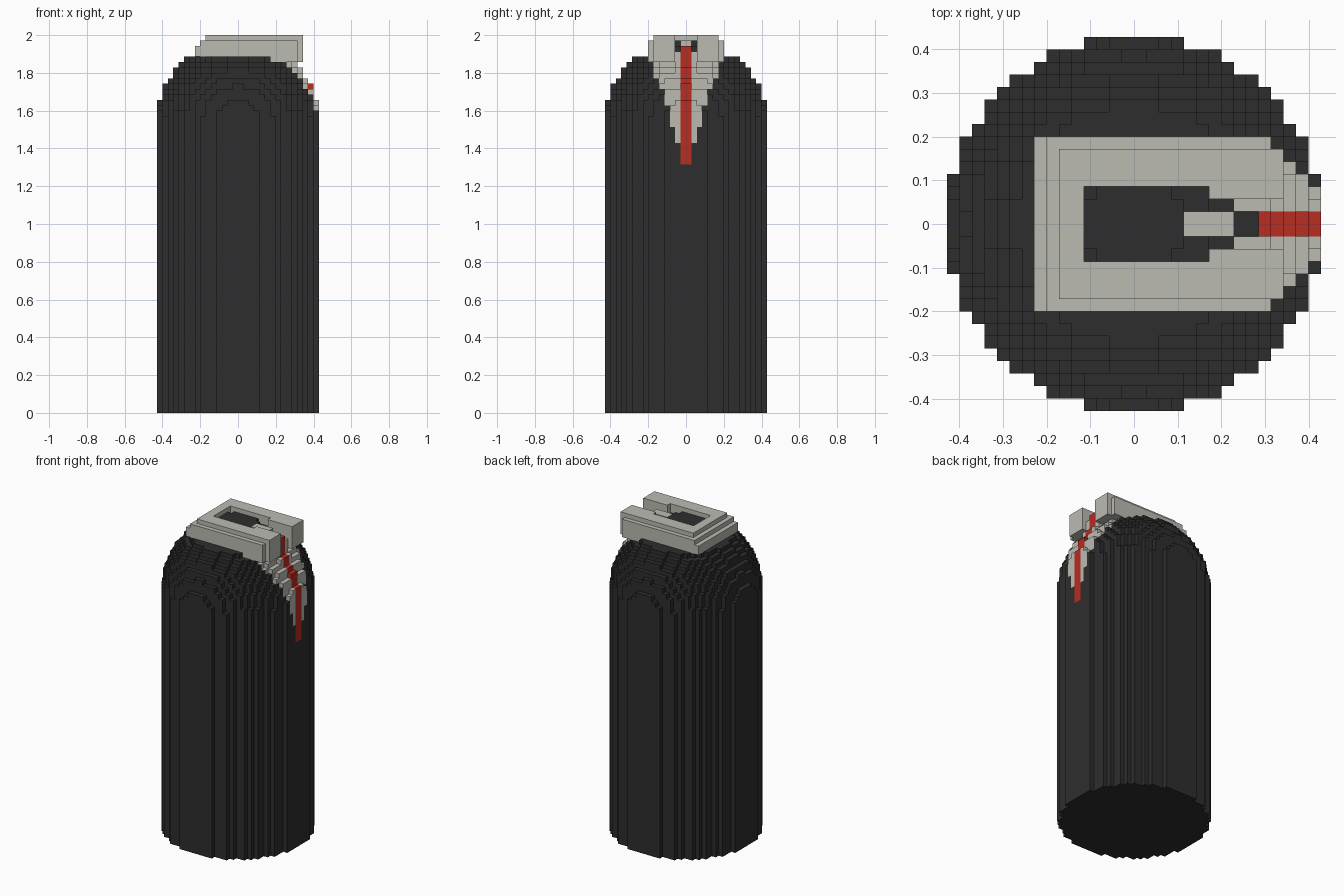
import bpy, bmesh, math
from mathutils import Vector

if "Cube" in bpy.data.objects:
    bpy.data.objects.remove(bpy.data.objects["Cube"])

U = 2 / 70          # size of one block
R2 = 15 ** 2        # squared body radius in blocks
DOME = 54           # layer where the dome begins


def material(name, rgb):
    m = bpy.data.materials.new(name)
    m.use_nodes = True
    m.diffuse_color = (*rgb, 1)
    m.node_tree.nodes["Principled BSDF"].inputs["Base Color"].default_value = (*rgb, 1)
    return m


charcoal = material("charcoal", (0.027, 0.027, 0.027))
bone = material("bone grey", (0.5, 0.496, 0.45))
red = material("red", (0.48, 0.026, 0.016))

cells = {}          # block position -> part name


def box(part, x0, x1, y0, y1, z0, z1):
    """Fill a range of blocks, upper limits excluded."""
    for x in range(x0, x1):
        for y in range(y0, y1):
            for z in range(z0, z1):
                cells[x, y, z] = part


def clear(x0, x1, y0, y1, z0, z1):
    for x in range(x0, x1):
        for y in range(y0, y1):
            for z in range(z0, z1):
                if cells.get((x, y, z)) == "top_frame":
                    del cells[x, y, z]


def in_body(x, y, z):
    rise = max(0, z + 0.5 - DOME)
    return (x + 0.5) ** 2 + (y + 0.5) ** 2 + rise ** 2 <= R2


# Half width of the pale drip at a given layer
def drip_width(z):
    for top, w in ((50, 0), (53, 2), (57, 3), (60, 4), (62, 5), (65, 6)):
        if z < top:
            return w
    return 7


# Frame on top: stepped rim, central hole and a slot toward the drip
box("top_frame", -8, 11, -7, 7, 66, 68)
box("top_frame", -7, 11, -7, 7, 68, 69)
box("top_frame", -6, 12, -6, 6, 69, 70)
box("top_frame", 6, 11, -7, 7, 65, 66)
box("top_frame", 11, 12, -6, 6, 65, 69)
clear(-4, 6, -3, 3, 65, 70)
clear(6, 12, -2, 2, 65, 70)

# Body: round column with a domed top, the drip painted on its surface
for x in range(-15, 15):
    for y in range(-15, 15):
        across = y + 1 if y >= 0 else -y
        for z in range(70):
            if not in_body(x, y, z):
                continue
            if z >= 66 and (across > 7 or cells.get((x, y, z))):
                continue
            part = "body"
            if across == 1 and x >= 10 and 46 <= z <= 64:
                part = "red_stripe"
            elif across > 1 and x >= 6 and z <= 65 and across <= drip_width(z):
                part = "drip"
            cells[x, y, z] = part

# Slot walls, tongue and the upright start of the stripe
for y in (-2, 1):
    box("slot_wall", 8, 11, y, y + 1, 65, 67)
box("tongue", 4, 8, -1, 1, 68, 69)
box("red_stripe", 10, 11, -1, 1, 64, 68)

# Corner offsets of the six block faces
FACES = {
    (1, 0, 0): ((1, 0, 0), (1, 1, 0), (1, 1, 1), (1, 0, 1)),
    (-1, 0, 0): ((0, 0, 0), (0, 0, 1), (0, 1, 1), (0, 1, 0)),
    (0, 1, 0): ((0, 1, 0), (0, 1, 1), (1, 1, 1), (1, 1, 0)),
    (0, -1, 0): ((0, 0, 0), (1, 0, 0), (1, 0, 1), (0, 0, 1)),
    (0, 0, 1): ((0, 0, 1), (1, 0, 1), (1, 1, 1), (0, 1, 1)),
    (0, 0, -1): ((0, 0, 0), (0, 1, 0), (1, 1, 0), (1, 0, 0)),
}


def build(part, mat):
    """Turn the exposed block faces of one part into a flat-shaded mesh."""
    bm = bmesh.new()
    verts = {}

    def corner(p):
        if p not in verts:
            verts[p] = bm.verts.new(Vector(p) * U)
        return verts[p]

    for (x, y, z), name in cells.items():
        if name != part:
            continue
        for (dx, dy, dz), quad in FACES.items():
            if (x + dx, y + dy, z + dz) not in cells:
                bm.faces.new([corner((x + a, y + b, z + c)) for a, b, c in quad])
    # Merge the straight column sides into long strips
    bmesh.ops.dissolve_limit(bm, angle_limit=math.radians(1),
                             verts=bm.verts[:], edges=bm.edges[:])
    mesh = bpy.data.meshes.new(part)
    bm.to_mesh(mesh)
    bm.free()
    mesh.materials.append(mat)
    bpy.context.collection.objects.link(bpy.data.objects.new(part, mesh))


for part, mat in (("body", charcoal), ("top_frame", bone), ("drip", bone),
                  ("slot_wall", bone), ("tongue", bone), ("red_stripe", red)):
    build(part, mat)
